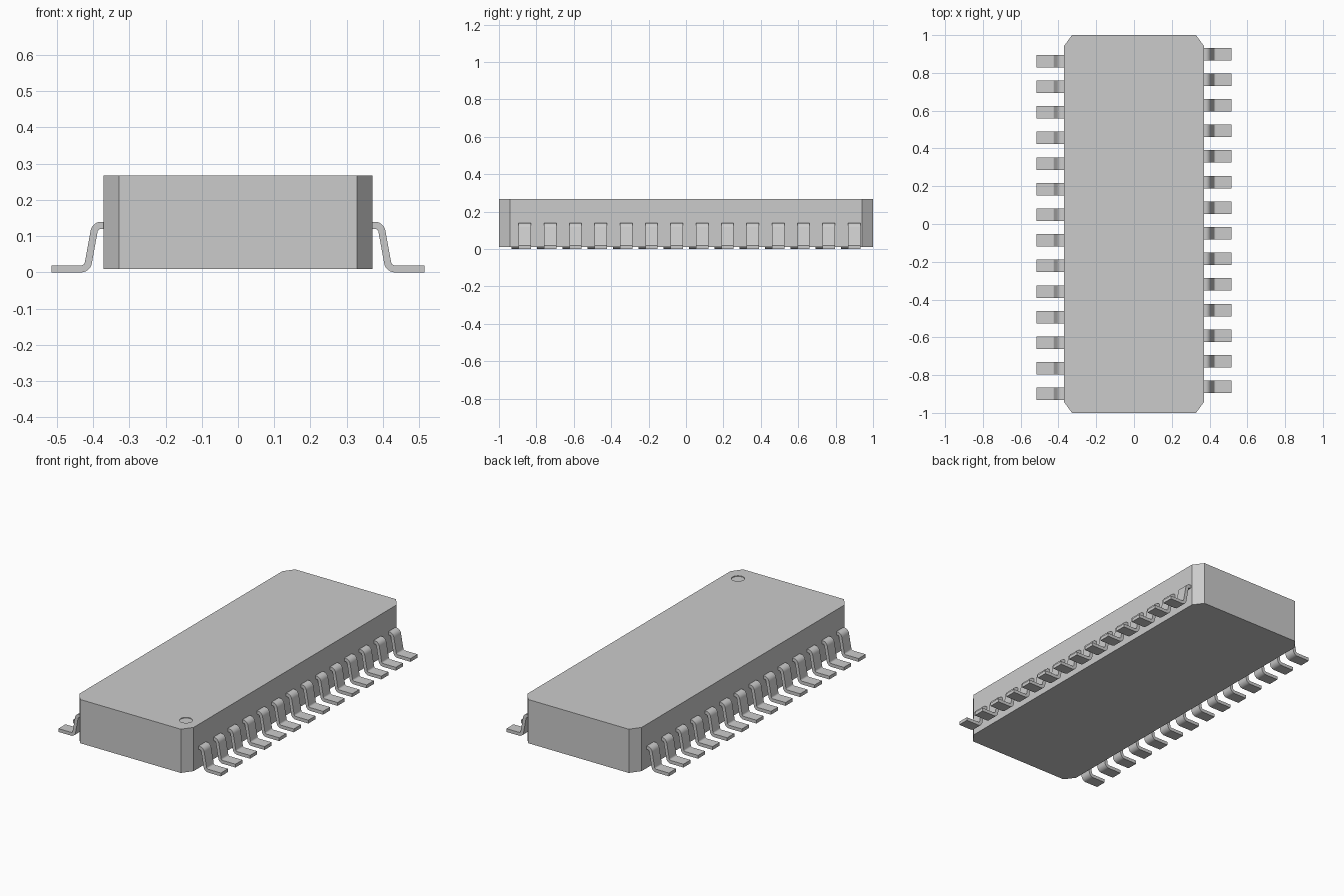
import bpy
import bmesh
import math
from mathutils import Vector

cube = bpy.data.objects.get("Cube")
if cube:
    bpy.data.objects.remove(cube, do_unlink=True)

grey = bpy.data.materials.new("plain grey")
grey.use_nodes = True
colour = (0.6, 0.6, 0.6, 1)
grey.diffuse_color = colour
grey.node_tree.nodes["Principled BSDF"].inputs["Base Color"].default_value = colour


def prism(name, outline, depth):
    """Extrude a closed 3D outline along the depth vector."""
    bm = bmesh.new()
    face = bm.faces.new([bm.verts.new(p) for p in outline])
    grown = bmesh.ops.extrude_face_region(bm, geom=[face])
    verts = [g for g in grown["geom"] if isinstance(g, bmesh.types.BMVert)]
    bmesh.ops.translate(bm, vec=depth, verts=verts)
    bmesh.ops.recalc_face_normals(bm, faces=bm.faces)
    mesh = bpy.data.meshes.new(name)
    bm.to_mesh(mesh)
    bm.free()
    mesh.materials.append(grey)
    obj = bpy.data.objects.new(name, mesh)
    bpy.context.collection.objects.link(obj)
    return obj


# Body: block with chamfered vertical corners
BOTTOM, TOP = 0.01, 0.267
HX, HY, CX, CY = 0.371, 1.0, 0.043, 0.058
corner = [(HX, HY - CY), (HX - CX, HY)]
outline = (corner + [(-x, y) for x, y in reversed(corner)]
           + [(-x, -y) for x, y in corner]
           + [(x, -y) for x, y in reversed(corner)])
body = prism("body", [(x, y, BOTTOM) for x, y in outline],
             (0, 0, TOP - BOTTOM))

# Shallow round orientation dimple in the top
bpy.ops.mesh.primitive_cylinder_add(vertices=32, radius=0.035, depth=0.008,
                                    location=(0.285, -0.89, TOP))
cutter = bpy.context.object
cutter.name = "dimple_cutter"
cutter.data.materials.append(grey)
cutter.hide_render = True
cut = body.modifiers.new("dimple", "BOOLEAN")
cut.operation, cut.object, cut.solver = "DIFFERENCE", cutter, "EXACT"
bpy.context.view_layer.objects.active = body
bpy.ops.object.modifier_apply(modifier=cut.name)
bpy.data.objects.remove(cutter, do_unlink=True)

# Lead centre line in (x, z), with rounded bends
HALF = 0.0097
BEND, STEPS = 0.02, 6
path = [Vector(p) for p in ((0.36, 0.13), (0.394, 0.13),
                            (0.416, HALF), (0.515, HALF))]


def rounded(points):
    """Replace each inner corner with an arc of radius BEND."""
    result = [points[0]]
    for a, b, c in zip(points, points[1:], points[2:]):
        u, v = (a - b).normalized(), (c - b).normalized()
        half_angle = u.angle(v) / 2
        centre = b + (u + v).normalized() * BEND / math.sin(half_angle)
        reach = BEND / math.tan(half_angle)
        start, end = b + u * reach - centre, b + v * reach - centre
        for i in range(STEPS + 1):
            result.append(centre + start.lerp(end, i / STEPS).normalized() * BEND)
    return result + [points[-1]]


line = rounded(path)
upper, lower = [], []
for i, p in enumerate(line):
    d = (line[min(i + 1, len(line) - 1)] - line[max(i - 1, 0)]).normalized()
    if i in (0, len(line) - 1):
        d = Vector((1, 0))
    n = Vector((-d.y, d.x)) * HALF
    upper.append(p + n)
    lower.append(p - n)
profile = upper + lower[::-1]

# Rows of leads: one side is the other turned half way round
COUNT, FIRST, PITCH, WIDTH = 14, -0.862, 0.1355, 0.066
for side, label in ((1, "left"), (-1, "right")):
    for k in range(COUNT):
        y = side * (FIRST + k * PITCH) - WIDTH / 2
        lead = prism(f"lead_{label}_{k + 1}",
                     [(side * p.x, y, p.y) for p in profile], (0, WIDTH, 0))
        bpy.ops.object.select_all(action="DESELECT")
        lead.select_set(True)
        bpy.context.view_layer.objects.active = lead
        bpy.ops.object.shade_smooth_by_angle(angle=math.radians(30))
